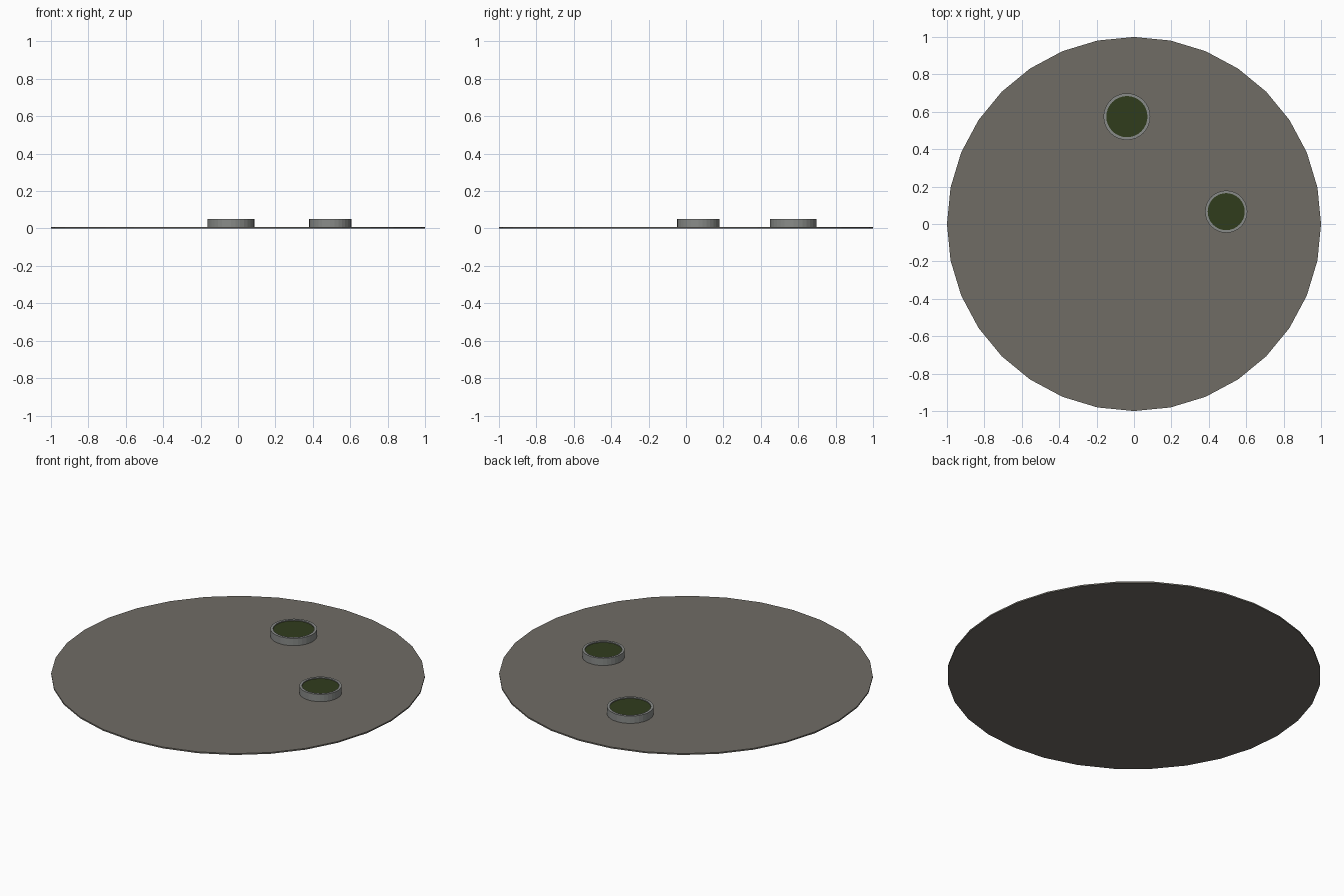
import bpy, bmesh
from math import cos, sin, pi

if "Cube" in bpy.data.objects:
    bpy.data.objects.remove(bpy.data.objects["Cube"])


def material(name, rgb):
    m = bpy.data.materials.new(name)
    m.diffuse_color = (*rgb, 1)
    m.use_nodes = True
    m.node_tree.nodes["Principled BSDF"].inputs["Base Color"].default_value = m.diffuse_color
    return m


def lathe(name, profile, centre, mat, closed=False, n=32):
    """Turn an (r, z) profile about a vertical axis; open ends are capped."""
    bm = bmesh.new()
    rings = [[bm.verts.new((r * cos(2 * pi * i / n), r * sin(2 * pi * i / n), z))
              for i in range(n)] for r, z in profile]
    pairs = list(zip(rings, rings[1:]))
    if closed:
        pairs.append((rings[-1], rings[0]))
    for a, b in pairs:
        for i in range(n):
            j = (i + 1) % n
            bm.faces.new((a[i], a[j], b[j], b[i]))
    if not closed:
        bm.faces.new(rings[0][::-1])
        bm.faces.new(rings[-1])
    bmesh.ops.recalc_face_normals(bm, faces=bm.faces)
    me = bpy.data.meshes.new(name)
    bm.to_mesh(me)
    bm.free()
    me.materials.append(mat)
    ob = bpy.data.objects.new(name, me)
    ob.location = (*centre, 0)
    bpy.context.collection.objects.link(ob)
    return ob


stone = material("ground_stone", (0.16, 0.15, 0.13))
rim = material("rim_stone", (0.25, 0.26, 0.25))
green = material("dark_green", (0.03, 0.045, 0.012))

# Thin ground disc
T = 0.008
lathe("ground_disc", [(1, 0), (1, T)], (0, 0), stone)

# Two round basins: a raised rim with a green fill just under its top
for k, (centre, ro, ri) in enumerate([((-0.038, 0.574), 0.125, 0.11),
                                      ((0.493, 0.066), 0.113, 0.099)], 1):
    lathe(f"basin_rim_{k}", [(ri, T), (ro, T), (ro, 0.051), (ri, 0.051)],
          centre, rim, closed=True)
    lathe(f"basin_fill_{k}", [(ri, T), (ri, 0.046)], centre, green)
